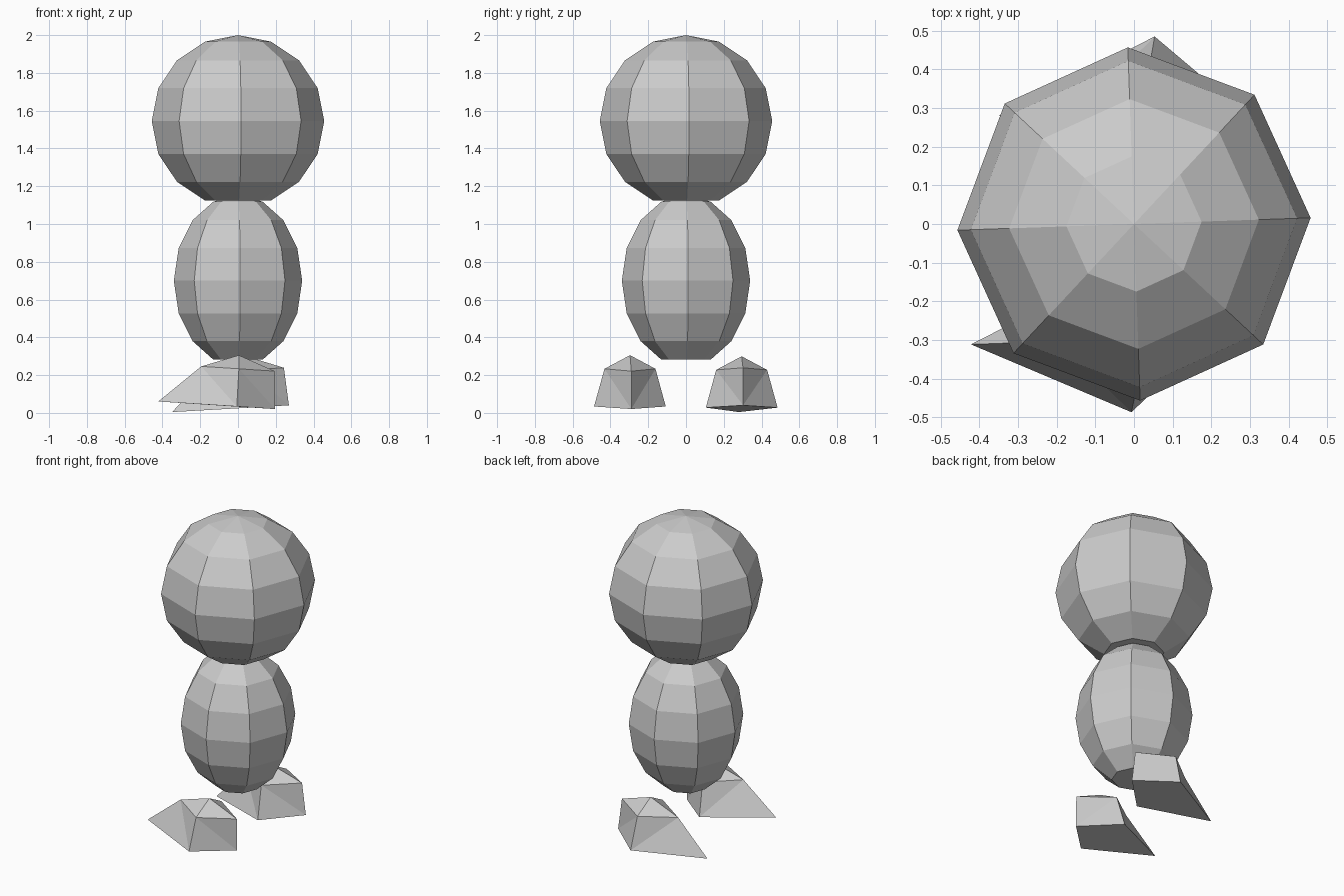
import bpy, bmesh
from math import radians

cube = bpy.data.objects.get("Cube")
if cube:
    bpy.data.objects.remove(cube, do_unlink=True)

grey = bpy.data.materials.new("plain grey")
grey.use_nodes = True
colour = (0.6, 0.6, 0.6, 1)
grey.diffuse_color = colour
grey.node_tree.nodes["Principled BSDF"].inputs["Base Color"].default_value = colour


def add_object(name, bm, location, rotation):
    bmesh.ops.recalc_face_normals(bm, faces=bm.faces)
    mesh = bpy.data.meshes.new(name)
    bm.to_mesh(mesh)
    bm.free()
    mesh.materials.append(grey)
    obj = bpy.data.objects.new(name, mesh)
    obj.location = location
    obj.rotation_euler = rotation
    bpy.context.collection.objects.link(obj)
    return obj


def ball(name, radius, half_height, z):
    """Eight-sided ball with a flat underside."""
    bm = bmesh.new()
    bmesh.ops.create_uvsphere(bm, u_segments=8, v_segments=8, radius=1)
    lowest = min(bm.verts, key=lambda v: v.co.z)
    bmesh.ops.delete(bm, geom=[lowest], context='VERTS')
    rim = [e for e in bm.edges if e.is_boundary]
    bmesh.ops.holes_fill(bm, edges=rim, sides=0)
    bmesh.ops.scale(bm, vec=(radius, radius, half_height), verts=bm.verts)
    add_object(name, bm, (0, 0, z), (0, 0, radians(2)))


def foot(name, location, tilt):
    """Four-sided dome with its sole drawn out to a pointed toe."""
    bm = bmesh.new()

    def ring(toe, heel, side, z):
        corners = ((-toe, 0, z), (0, -side, z), (heel, 0, z), (0, side, z))
        return [bm.verts.new(c) for c in corners]

    sole = ring(0.41, 0.21, 0.19, 0)
    top = ring(0.195, 0.195, 0.135, 0.2)
    apex = bm.verts.new((0, 0, 0.272))
    bm.faces.new(sole[::-1])
    for i in range(4):
        j = (i + 1) % 4
        bm.faces.new((top[i], top[j], apex))
        # The side creases run mirrored on the two flanks
        if i < 2:
            bm.faces.new((sole[i], sole[j], top[i]))
            bm.faces.new((sole[j], top[j], top[i]))
        else:
            bm.faces.new((sole[i], sole[j], top[j]))
            bm.faces.new((sole[i], top[j], top[i]))
    add_object(name, bm, location, (0, radians(tilt), radians(2)))


# Head and body
ball("head", 0.457, 0.455, 1.545)
ball("body", 0.34, 0.453, 0.7)

# Feet, one tipped up at the toe and the other tipped down
foot("front_foot", (-0.013, -0.297, 0.034), 3.7)
foot("back_foot", (0.06, 0.295, 0.028), -3.3)
